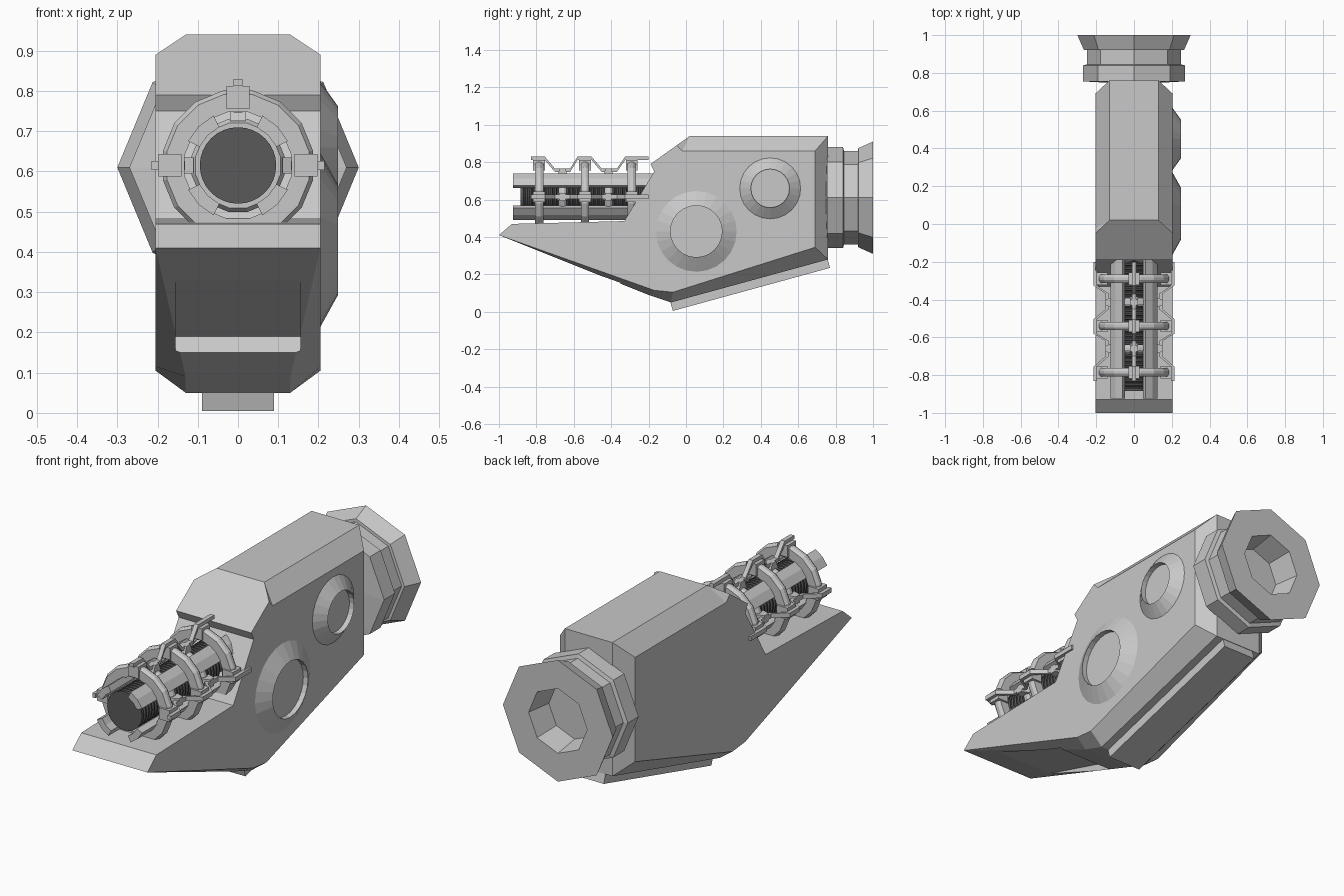
import bpy, bmesh, math
from math import sin, cos, pi, radians

if "Cube" in bpy.data.objects:
    bpy.data.objects.remove(bpy.data.objects["Cube"])


def material(name, v):
    m = bpy.data.materials.new(name)
    m.diffuse_color = (v, v, v, 1)
    m.use_nodes = True
    m.node_tree.nodes["Principled BSDF"].inputs["Base Color"].default_value = m.diffuse_color
    return m


GREY = material("light_grey", 0.58)
DARK = material("dark_grey", 0.10)
CZ = 0.615  # height of the barrel axis


def finish(name, bm, mat):
    bmesh.ops.remove_doubles(bm, verts=bm.verts, dist=1e-5)
    bmesh.ops.recalc_face_normals(bm, faces=bm.faces)
    me = bpy.data.meshes.new(name)
    bm.to_mesh(me)
    bm.free()
    me.materials.append(mat)
    ob = bpy.data.objects.new(name, me)
    bpy.context.collection.objects.link(ob)
    return ob


def loft(name, loops, mat, caps=True, cyclic=False):
    """Skin matching closed loops of points."""
    bm = bmesh.new()
    rows = [[bm.verts.new(p) for p in lp] for lp in loops]
    n = len(rows[0])
    pairs = list(zip(rows, rows[1:])) + ([(rows[-1], rows[0])] if cyclic else [])
    for a, b in pairs:
        for i in range(n):
            j = (i + 1) % n
            bm.faces.new((a[i], a[j], b[j], b[i]))
    if caps:
        bm.faces.new(rows[0])
        bm.faces.new(rows[-1])
    return finish(name, bm, mat)


def lathe(name, profile, sides, mat, axis="Y", at=(0, 0, 0), cyclic=False, phase=0):
    """Spin (radius, height) points round the X or Y axis."""
    loops = []
    for r, h in profile:
        lp = []
        for i in range(sides):
            a = 2 * pi * i / sides + phase
            u, v = r * cos(a), r * sin(a)
            x, y = (u, h) if axis == "Y" else (h, u)
            lp.append((at[0] + x, at[1] + y, at[2] + v))
        loops.append(lp)
    return loft(name, loops, mat, caps=False, cyclic=cyclic)


def prism_x(name, pts, half, mat, angle=0.0):
    """Extrude a (y, z) outline across x, or (y, radius) turned about the barrel axis."""
    c, s = cos(angle), sin(angle)
    base = CZ if angle is not None else 0
    loops = [[(x * c + z * s, y, -x * s + z * c) for y, z in pts] for x in (-half, half)]
    return loft(name, loops, mat)


# Main housing: narrow middle outline and inset side outline
# (y, z, half width) of the middle, then (y, z) of the side
OUTLINE = [
    ((-1.0, .41, .205), (-1.0, .41)),
    ((-.93, .47, .13), (-.93, .47)),
    ((-.33, .485, .13), (-.33, .485)),
    ((-.17, .75, .13), (-.17, .75)),
    ((-.19, .79, .13), (-.19, .79)),
    ((.02, .94, .13), (-.05, .89)),
    ((.02, .94, .13), (-.02, .86)),
    ((.76, .94, .13), (.69, .86)),
    ((.76, .28, .13), (.69, .345)),
    ((-.08, .05, .13), (-.07, .105)),
    ((-.2, .09, .13), (-.17, .115)),
]
loops = [[(-.205, *s) for o, s in OUTLINE], [(-o[2], o[0], o[1]) for o, s in OUTLINE],
         [(o[2], o[0], o[1]) for o, s in OUTLINE], [(.205, *s) for o, s in OUTLINE]]
housing = loft("housing", loops, GREY)

# Recess under the nose
cutter = prism_x("recess_cutter", [(-.8, .33), (-.33, .19), (-.35, .152), (-.37, .08), (-.85, .28)],
                 .155, GREY)
cutter.hide_render = True
cutter.hide_viewport = True
mod = housing.modifiers.new("recess", "BOOLEAN")
mod.operation = "DIFFERENCE"
mod.solver = "EXACT"
mod.object = cutter

# Keel plate under the housing
prism_x("keel_plate", [(-.085, .055), (-.07, .005), (.77, .235), (.755, .29)], .09, GREY)

# Rear octagonal coupling with socket
lathe("rear_coupling", [(0, .74), (.27, .755), (.27, .84), (.25, .845), (.25, .92), (.265, .921),
                        (.30, 1.0), (.16, 1.0), (.14, .87), (0, .87)], 8, GREY, at=(0, 0, .61))

# Dished bosses on the right side
for name, y, z, ro, ri in (("large_boss", .055, .43, .225, .138), ("small_boss", .45, .66, .17, .103)):
    lathe(name, [(ro, .20), (ri, .248), (ri, .222), (0, .222)], 24, GREY, "X", (0, y, z))

# Ribbed barrel core
core = [(0, -.885), (.095, -.885)]
y = -.87
while y < -.16:
    core += [(.095, y), (.086, y + .004), (.086, y + .01), (.095, y + .014)]
    y += .022
core.append((0, -.14))
lathe("barrel_core", core, 32, DARK, at=(0, 0, CZ))

# Four long curved rails round the core
for k in range(4):
    mid = radians(45 + 90 * k)
    angs = [mid + radians(d) for d in (-19, 0, 19)]
    sec = [(r * cos(a), r * sin(a)) for r, row in ((.138, angs), (.106, angs[::-1])) for a in row]
    loft("barrel_rail", [[(u, yy, CZ + v) for u, v in sec] for yy in (-.925, -.15)], GREY)


# Large hoops and small collars
def hoop(name, y, ri, ro, w):
    lathe(name, [(ri, y - w), (ro - .01, y - w), (ro, y - w / 3), (ro, y + w / 3),
                 (ro - .01, y + w), (ri, y + w)], 16, GREY, at=(0, 0, CZ), cyclic=True, phase=pi / 16)


for y in (-.785, -.54, -.29):
    hoop("barrel_hoop", y, .135, .19, .022)
for y in (-.66, -.415):
    hoop("barrel_collar", y, .09, .118, .022)
    for k in range(3):
        lug = prism_x("collar_lug", [(y - .03, .11), (y + .03, .11), (y + .015, .15), (y - .015, .15)],
                      .02, GREY, (k - 1) * pi / 2)
        lug.location.z = CZ

# Wavy straps with clamps on the top and both sides
TOP = [(-.83, .215), (-.755, .215), (-.70, .15), (-.62, .15), (-.58, .215), (-.505, .215),
       (-.45, .15), (-.37, .15), (-.325, .215), (-.2, .215)]
BOTTOM = [(y, r - .018) for y, r in reversed(TOP)]
for k in range(3):
    a = (k - 1) * pi / 2
    strap = prism_x("wavy_strap", TOP + BOTTOM, .011, GREY, a)
    strap.location.z = CZ
    for y in (-.785, -.54, -.29):
        clamp = prism_x("strap_clamp", [(y - .032, .14), (y + .032, .14), (y + .032, .198),
                                        (y - .032, .198)], .028, GREY, a)
        clamp.location.z = CZ
